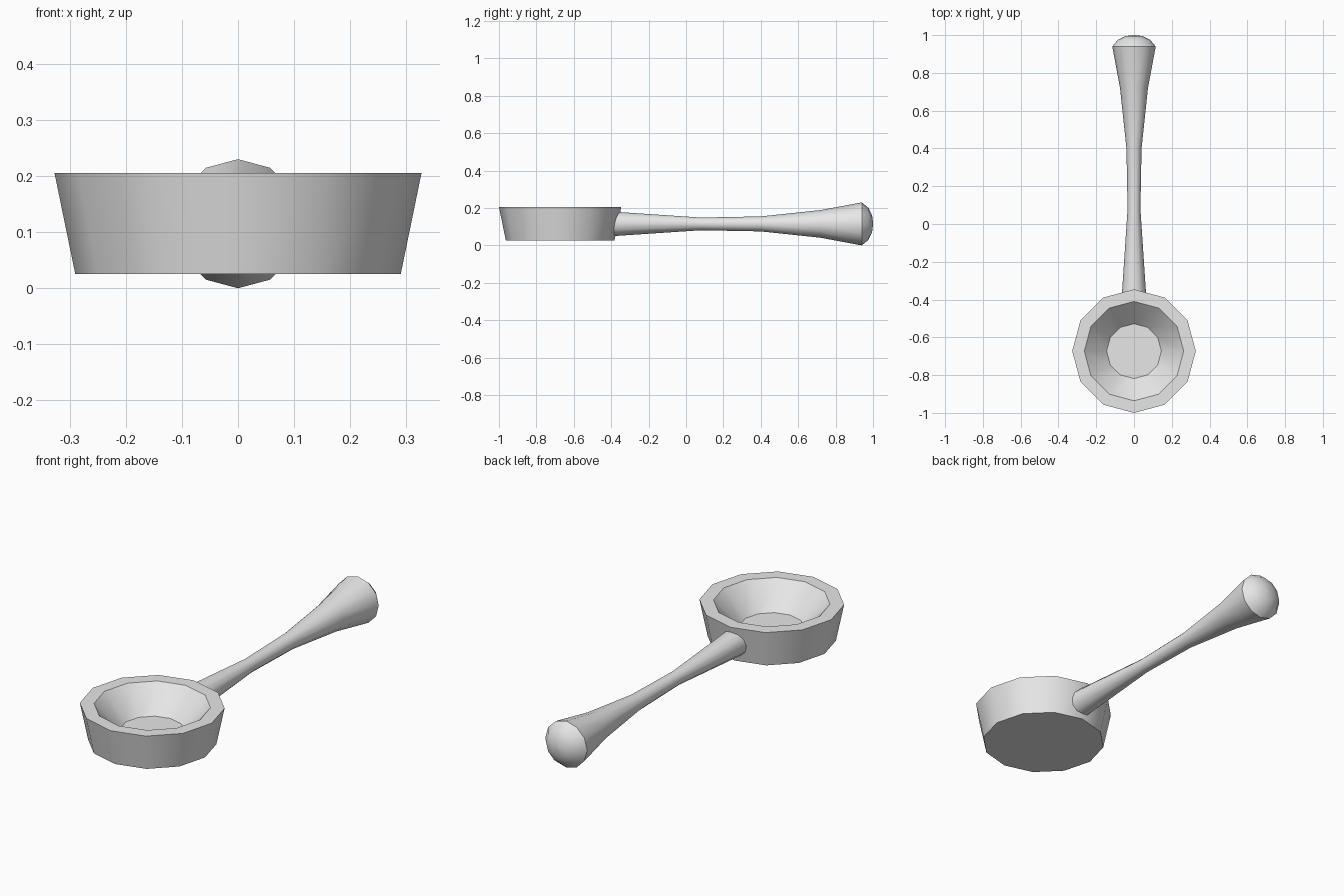
import bpy
import math
from mathutils import Matrix

cube = bpy.data.objects.get("Cube")
if cube:
    bpy.data.objects.remove(cube, do_unlink=True)

SIDES = 12

grey = bpy.data.materials.new("light grey")
grey.use_nodes = True
colour = (0.8, 0.8, 0.8, 1)
grey.diffuse_color = colour
grey.node_tree.nodes["Principled BSDF"].inputs["Base Color"].default_value = colour


def lathe(name, profile, matrix):
    """Revolve (radius, height) rings about z, closing both ends with a face."""
    verts = []
    for radius, height in profile:
        for i in range(SIDES):
            a = math.tau * i / SIDES
            verts.append((radius * math.cos(a), radius * math.sin(a), height))
    faces = [list(reversed(range(SIDES)))]
    for ring in range(len(profile) - 1):
        for i in range(SIDES):
            j = (i + 1) % SIDES
            low, high = ring * SIDES, (ring + 1) * SIDES
            faces.append((low + i, low + j, high + j, high + i))
    faces.append(list(range(len(verts) - SIDES, len(verts))))
    mesh = bpy.data.meshes.new(name)
    mesh.from_pydata(verts, [], faces)
    mesh.transform(matrix)
    mesh.materials.append(grey)
    obj = bpy.data.objects.new(name, mesh)
    bpy.context.collection.objects.link(obj)
    bpy.ops.object.select_all(action="DESELECT")
    obj.select_set(True)
    bpy.context.view_layer.objects.active = obj
    bpy.ops.object.shade_smooth_by_angle(angle=math.radians(35))
    return obj


# Bowl: tapered outer wall, flat rim, sloping inside and flat floor
bowl_profile = [(0.29, 0.025), (0.327, 0.205), (0.263, 0.205), (0.145, 0.085)]
lathe("bowl", bowl_profile, Matrix.Translation((0, -0.673, 0)))

# Handle: narrow waist, flared end and domed cap, laid along y
handle_profile = [
    (0.066, -0.40), (0.034, 0.08), (0.040, 0.40), (0.074, 0.72), (0.115, 0.94),
    (0.086, 0.975), (0.045, 0.995), (0.005, 1.0),
]
lay_down = Matrix.Translation((0, 0, 0.115)) @ Matrix.Rotation(-math.pi / 2, 4, "X")
lathe("handle", handle_profile, lay_down)
